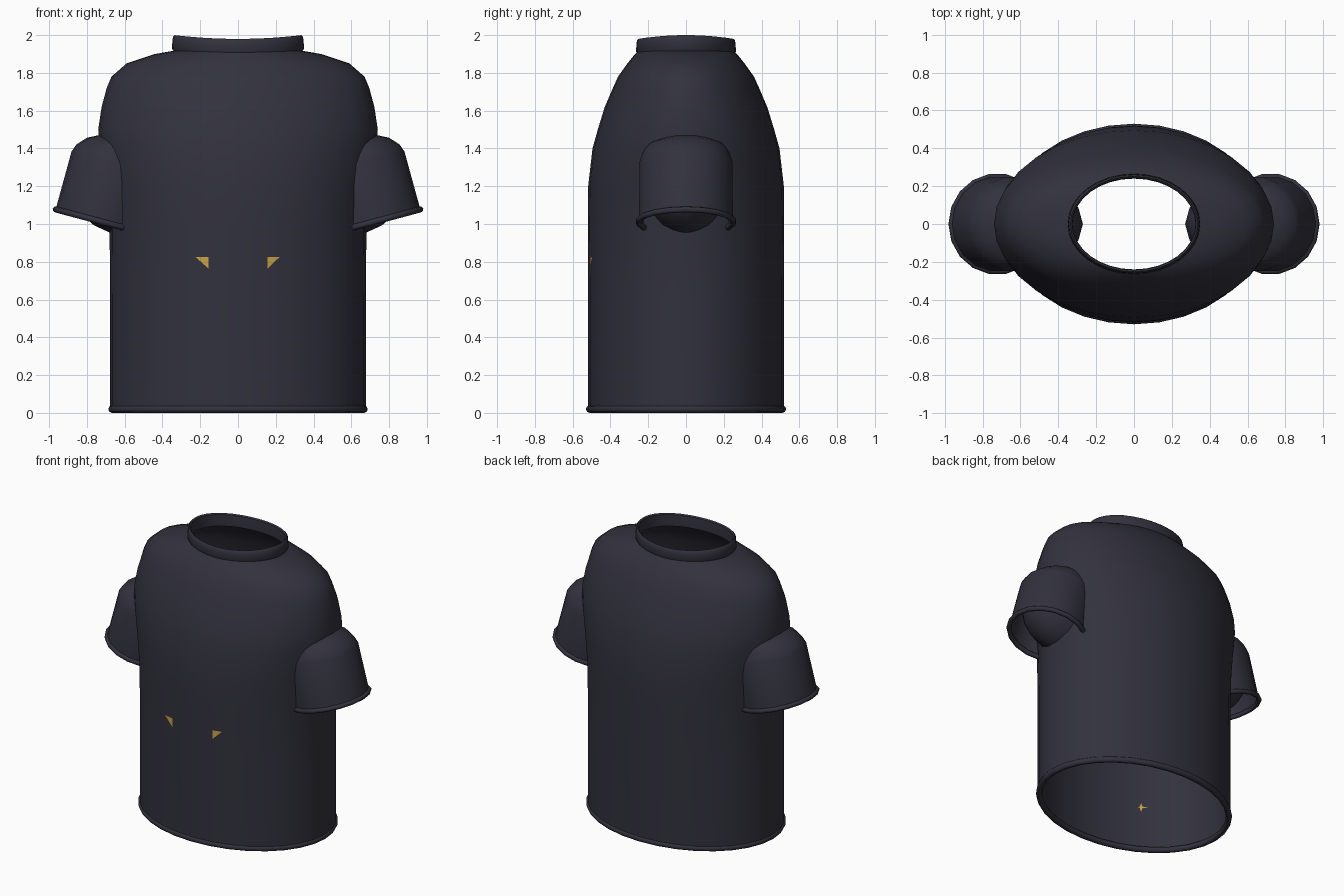
import bpy, bmesh, math
from mathutils import Matrix, Vector

if "Cube" in bpy.data.objects:
    bpy.data.objects.remove(bpy.data.objects["Cube"])


def material(name, rgb):
    m = bpy.data.materials.new(name)
    m.diffuse_color = (*rgb, 1)
    m.use_nodes = True
    m.node_tree.nodes["Principled BSDF"].inputs["Base Color"].default_value = m.diffuse_color
    return m


NAVY = material("dark navy cloth", (0.032, 0.031, 0.047))
GOLD = material("gold trim", (0.58, 0.36, 0.06))


def finish(name, bm, mat, angle=40, smooth=True):
    me = bpy.data.meshes.new(name)
    bm.to_mesh(me)
    bm.free()
    me.materials.append(mat)
    ob = bpy.data.objects.new(name, me)
    bpy.context.collection.objects.link(ob)
    if smooth:
        bpy.ops.object.select_all(action='DESELECT')
        ob.select_set(True)
        bpy.context.view_layer.objects.active = ob
        bpy.ops.object.shade_smooth_by_angle(angle=math.radians(angle))
    return ob


def loft(name, rings, segs=32, closed=False, matrix=None, apex=None, angle=40):
    """Skin elliptical rings (z, rx, ry, side lift); optional pointed end."""
    bm = bmesh.new()
    loops = []
    for z, rx, ry, lift in rings:
        loop = []
        for i in range(segs):
            a = 2 * math.pi * i / segs
            c, s = math.cos(a), math.sin(a)
            loop.append(bm.verts.new((rx * c, ry * s, z + lift * c * c)))
        loops.append(loop)
    pairs = list(zip(loops, loops[1:]))
    if closed:
        pairs.append((loops[-1], loops[0]))
    for lo, hi in pairs:
        for i in range(segs):
            j = (i + 1) % segs
            bm.faces.new((lo[i], lo[j], hi[j], hi[i]))
    if apex is not None:
        tip = bm.verts.new((0, 0, apex))
        for i in range(segs):
            bm.faces.new((loops[-1][i], loops[-1][(i + 1) % segs], tip))
    if closed:
        bmesh.ops.recalc_face_normals(bm, faces=bm.faces)
    if matrix:
        bm.transform(matrix)
        if matrix.determinant() < 0:
            bmesh.ops.reverse_faces(bm, faces=bm.faces)
    return finish(name, bm, NAVY, angle)


def band(name, z, rx, ry, r, segs=32, matrix=None):
    """Rolled hem: a round section swept around an ellipse."""
    rings = []
    for k in range(8):
        a = 2 * math.pi * k / 8
        d = r * math.cos(a)
        rings.append((z + r * math.sin(a), rx + d, ry + d, 0))
    loft(name, rings, segs, True, matrix, angle=60)


# Torso, open at the hem and neck
loft("torso", [(z, rx, ry, 0) for z, rx, ry in (
    (0.02, .677, .518), (0.6, .677, .518), (1.0, .68, .52), (1.2, .70, .518),
    (1.4, .735, .495), (1.5, .74, .467), (1.62, .722, .43), (1.72, .695, .387),
    (1.78, .67, .36), (1.85, .59, .31), (1.9, .44, .27), (1.918, .335, .25))])
band("bottom_hem", 0.02, .667, .51, .02)

# Collar, dipping at front and back
loft("collar", [
    (1.895, .338, .255, .015), (1.915, .35, .265, .015), (1.95, .347, .262, .02),
    (1.972, .344, .26, .02), (1.98, .336, .252, .02), (1.972, .327, .243, .02),
    (1.94, .325, .24, .02), (1.895, .325, .24, .015)], closed=True)

# Sleeves, tilted outward, with rolled cuffs and rounded shoulder ends
for side, label in ((1, "right"), (-1, "left")):
    place = (Matrix.Diagonal((side, 1, 1, 1)) @ Matrix.Translation((.722, 0, 1.012))
             @ Matrix.Rotation(math.radians(-15), 4, 'Y'))
    loft(label + "_sleeve", [
        (0, .252, .252, 0), (.318, .25, .25, 0), (.36, .235, .235, 0),
        (.41, .19, .21, 0), (.45, .11, .13, 0)], 18, False, place, .47, 30)
    band(label + "_cuff", 0, .252, .252, .016, 18, place)
    # Inner shoulder lining
    bm = bmesh.new()
    bmesh.ops.create_uvsphere(bm, u_segments=16, v_segments=10, radius=1)
    bm.transform(Matrix.Translation((side * .58, 0, 1.215))
                 @ Matrix.Diagonal((.31, .225, .275, 1)))
    finish(label + "_shoulder_lining", bm, NAVY)


def plate(name, points, gap):
    """Thin flat trim laid on the torso front at (x, z) points."""
    bm = bmesh.new()
    vs = []
    for x, z in points:
        y = -.518 * math.sqrt(1 - (x / .677) ** 2) - gap
        vs.append(bm.verts.new((x, y, z)))
    bm.faces.new(vs)
    finish(name, bm, GOLD, smooth=False)


# Gold corner trims on the front
plate("right_gold_corner", [(.157, .765), (.22, .825), (.157, .825)], .004)
plate("left_gold_corner", [(-.157, .765), (-.157, .825), (-.225, .825)], .004)

# Small gold star on the inner front wall
star = []
for i in range(8):
    r = .035 if i % 2 == 0 else .01
    a = i * math.pi / 4
    star.append((-.4 + r * math.cos(a), .33 + r * math.sin(a)))
plate("inner_gold_star", star, -.012)
